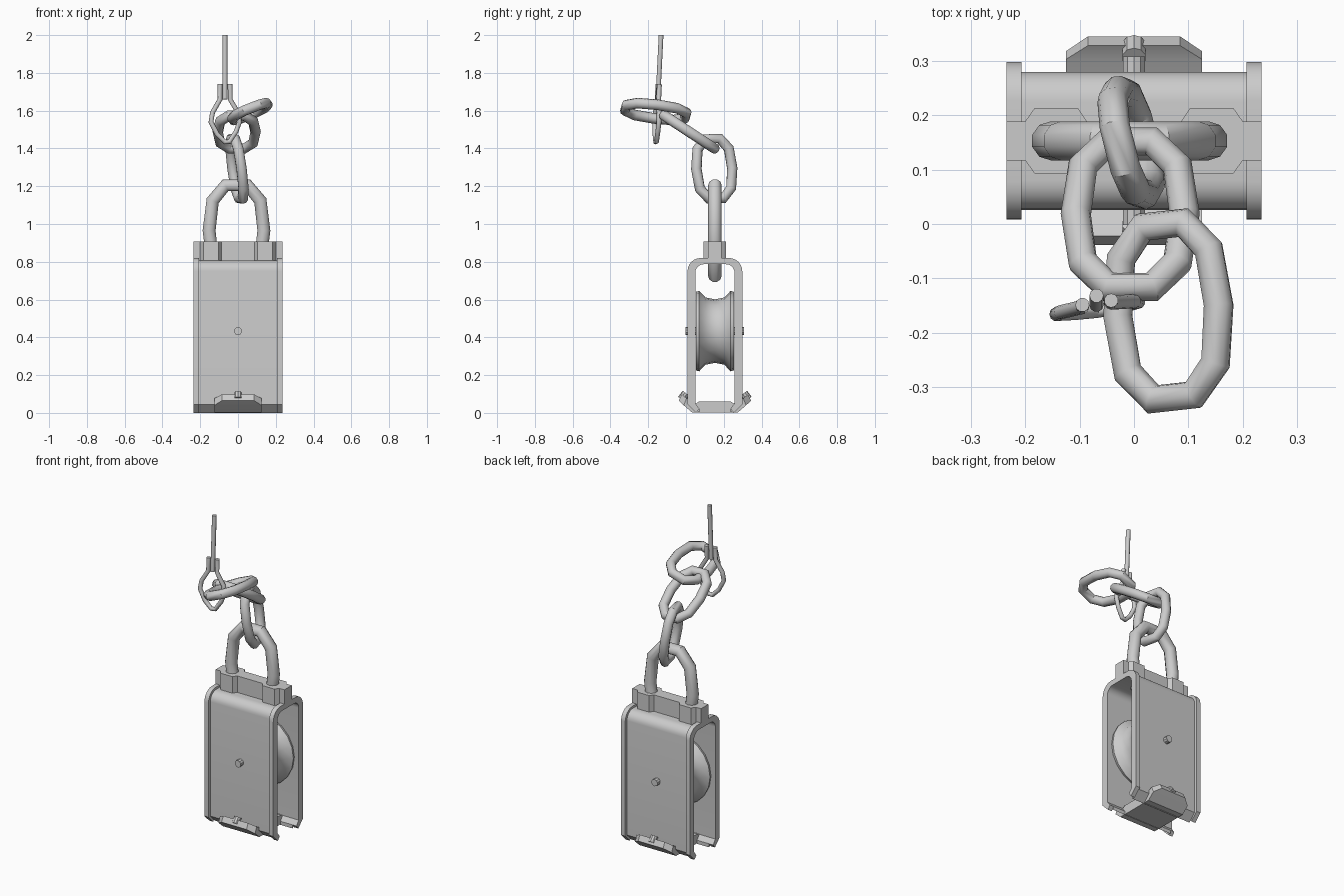
import bpy, bmesh, math
from mathutils import Vector, Matrix

if "Cube" in bpy.data.objects:
    bpy.data.objects.remove(bpy.data.objects["Cube"])

YC = 0.153  # depth centre of the pulley housing


def finish(bm, name, smooth=35):
    bmesh.ops.recalc_face_normals(bm, faces=bm.faces)
    me = bpy.data.meshes.new(name)
    bm.to_mesh(me)
    bm.free()
    ob = bpy.data.objects.new(name, me)
    bpy.context.collection.objects.link(ob)
    shade(ob, smooth)
    return ob


def shade(ob, angle):
    bpy.ops.object.select_all(action='DESELECT')
    ob.select_set(True)
    bpy.context.view_layer.objects.active = ob
    bpy.ops.object.shade_smooth_by_angle(angle=math.radians(angle))


def extrude(name, pts, vec):
    bm = bmesh.new()
    f = bm.faces.new([bm.verts.new(p) for p in pts])
    r = bmesh.ops.extrude_face_region(bm, geom=[f])
    new = [v for v in r['geom'] if isinstance(v, bmesh.types.BMVert)]
    bmesh.ops.translate(bm, verts=new, vec=vec)
    if f.is_valid and len(bm.faces) < len(pts) + 2:
        bm.faces.new([v for v in f.verts])
    return finish(bm, name)


def tube(name, pts, radius, cyclic):
    cu = bpy.data.curves.new(name, 'CURVE')
    cu.dimensions = '3D'
    cu.bevel_depth = radius
    cu.bevel_resolution = 3
    cu.use_fill_caps = True
    sp = cu.splines.new('POLY')
    sp.points.add(len(pts) - 1)
    for p, q in zip(sp.points, pts):
        p.co = (*q, 1)
    sp.use_cyclic_u = cyclic
    ob = bpy.data.objects.new(name, cu)
    bpy.context.collection.objects.link(ob)
    bpy.ops.object.select_all(action='DESELECT')
    ob.select_set(True)
    bpy.context.view_layer.objects.active = ob
    bpy.ops.object.convert(target='MESH')
    shade(bpy.context.view_layer.objects.active, 40)


def link(name, centre, long_axis, wide_axis, half_l, half_w, radius):
    u = Vector(long_axis).normalized()
    v = Vector(wide_axis)
    v = (v - u * v.dot(u)).normalized()
    quarter = [(0.4, 1), (0.87, 0.66), (1, 0), (0.87, -0.66), (0.4, -1)]
    ring = quarter + [(-a, -b) for a, b in quarter]
    tube(name, [Vector(centre) + v * a * half_w + u * b * half_l for a, b in ring], radius, True)


def cylinder(name, centre, axis, radius, length, sides):
    bm = bmesh.new()
    rot = Vector((0, 0, 1)).rotation_difference(Vector(axis)).to_matrix().to_4x4()
    bmesh.ops.create_cone(bm, cap_ends=True, segments=sides, radius1=radius, radius2=radius,
                          depth=length, matrix=Matrix.Translation(centre) @ rot)
    finish(bm, name)


# Housing: bent plate with inward lips at the bottom, plus a raised rim on both ends
def housing_profile(hw, top, rad):
    def half(w, t, r):
        return [(w - r + r * math.cos(a), t - r + r * math.sin(a))
                for a in [math.radians(15 * i) for i in range(7)]]
    outer = [(hw - 0.045, 0), (hw, 0.045)] + half(hw, top, rad)
    inner = [(0.082, 0.022), (0.104, 0.05)] + half(0.104, 0.787, 0.045)
    loop = outer + [(-y, z) for y, z in reversed(outer)]
    return loop + [(-y, z) for y, z in inner] + list(reversed(inner))


def housing(name, x0, x1, *args):
    extrude(name, [(x0, YC + y, z) for y, z in housing_profile(*args)], (x1 - x0, 0, 0))


housing("housing_plate", -0.208, 0.208, 0.127, 0.806, 0.055)
housing("housing_rim_left", -0.235, -0.207, 0.145, 0.82, 0.07)
housing("housing_rim_right", 0.207, 0.235, 0.145, 0.82, 0.07)

# Top collar with an octagonal boss around each leg of the shackle
side = [(0.235, 0.036), (0.2, 0.036), (0.183, 0.06), (0.103, 0.06), (0.087, 0.036)]
top = side + [(-x, y) for x, y in reversed(side)]
plan = top + [(x, -y) for x, y in reversed(top)]
extrude("top_collar", [(x, YC + y, 0.79) for x, y in plan], (0, 0, 0.118))

# Pulley wheel turned around the y axis
prof = [(0, -0.1), (0.208, -0.1), (0.213, -0.083), (0.178, -0.05), (0.168, 0),
        (0.178, 0.05), (0.213, 0.083), (0.208, 0.1), (0, 0.1)]
bm = bmesh.new()
vs = [bm.verts.new((r, YC + y, 0.433)) for r, y in prof]
es = [bm.edges.new(p) for p in zip(vs, vs[1:])]
bmesh.ops.spin(bm, geom=vs + es, cent=(0, YC, 0.433), axis=(0, 1, 0), angle=2 * math.pi, steps=20)
bmesh.ops.remove_doubles(bm, verts=bm.verts, dist=1e-4)
finish(bm, "pulley_wheel", 50)
cylinder("wheel_axle", (0, YC, 0.433), (0, 1, 0), 0.021, 0.31, 10)

# Bottom strap: bent bar with flaps that taper at the ends (y, low z, upper y, upper z, half width)
st = [(0.192, 0.065, 0.175, 0.098, 0.085), (0.165, 0.04, 0.15, 0.077, 0.125),
      (0.122, 0.003, 0.1, 0.05, 0.125), (0.085, 0.003, 0.085, 0.06, 0.125)]
st = [(-a, b, -c, d, w) for a, b, c, d, w in st] + list(reversed(st))
bm = bmesh.new()
rings = [[bm.verts.new(p) for p in ((-w, YC + a, b), (w, YC + a, b), (w, YC + c, d), (-w, YC + c, d))]
         for a, b, c, d, w in st]
for r, s in zip(rings, rings[1:]):
    for i in range(4):
        j = (i + 1) % 4
        bm.faces.new((r[i], r[j], s[j], s[i]))
bm.faces.new(rings[0])
bm.faces.new(rings[-1])
finish(bm, "bottom_strap", 20)
for s, n in ((-1, "front"), (1, "back")):
    cylinder("strap_bolt_" + n, (0, YC + s * 0.165, 0.088), (0, -s * 0.6, 0.8), 0.022, 0.04, 10)

# Shackle and the slack chain
link("shackle_link", (-0.008, YC, 0.965), (0, 0, 1), (1, 0, 0), 0.24, 0.145, 0.036)
link("chain_link_lower", (-0.005, 0.15, 1.293), (-0.13, -0.06, 1), (-0.25, 1, 0), 0.16, 0.098, 0.028)
link("chain_link_middle", (-0.007, 0.018, 1.487), (0, -0.84, 0.55), (1, 0, 0), 0.16, 0.1, 0.028)
link("chain_link_upper", (0.063, -0.16, 1.595), (0.06, -1, 0.13), (1, 0, 0.4), 0.16, 0.1, 0.028)


# Hanging wire loop and rod
def wire(pts):
    return [(x, -0.145 + 0.15 * (x + 0.07) + (z - 1.74) * 0.05, z) for x, z in pts]


tube("wire_loop", wire([(-0.095, 1.74), (-0.095, 1.66), (-0.135, 1.59), (-0.143, 1.54), (-0.11, 1.475),
                        (-0.07, 1.434), (-0.045, 1.436), (-0.01, 1.49), (0.008, 1.54), (0, 1.59),
                        (-0.042, 1.66), (-0.042, 1.74)]), 0.013, False)
tube("hanging_rod", wire([(-0.069, 1.66), (-0.069, 2.0)]), 0.013, False)
